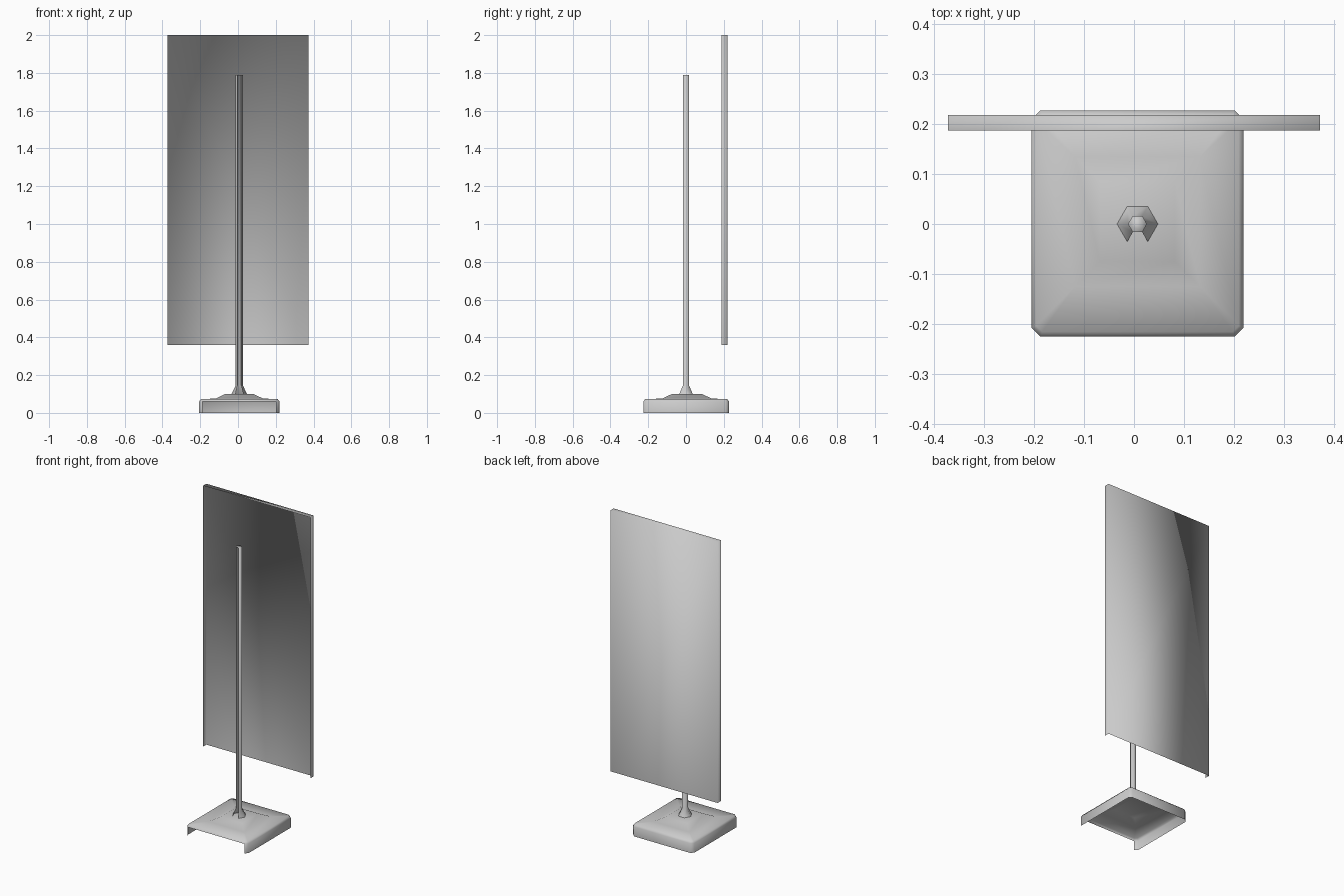
import bpy, bmesh
from math import cos, sin, pi

old = bpy.data.objects.get("Cube")
if old:
    bpy.data.objects.remove(old, do_unlink=True)

grey = bpy.data.materials.new("plain_grey")
grey.use_nodes = True
colour = (0.6, 0.6, 0.6, 1)
grey.diffuse_color = colour
grey.node_tree.nodes["Principled BSDF"].inputs["Base Color"].default_value = colour


def rect(x, y, z, cx, cy, cut=0.0):
    """Rectangle ring with clipped corners, half sizes x and y."""
    pts = []
    for sx, sy in ((1, 1), (-1, 1), (-1, -1), (1, -1)):
        a = (cx + sx * x, cy + sy * (y - cut), z)
        b = (cx + sx * (x - cut), cy + sy * y, z)
        pts += [a, b] if sx == sy else [b, a]
    return pts


def hexagon(r, z, cx, cy):
    return [(cx + r * cos(i * pi / 3), cy + r * sin(i * pi / 3), z) for i in range(6)]


def shell(name, rings):
    """Loft rings upward, cap the top, leave the bottom and flat front open."""
    bm = bmesh.new()
    loops = [[bm.verts.new(p) for p in ring] for ring in rings]
    for low, high in zip(loops, loops[1:]):
        n = len(low)
        for i in range(n):
            j = (i + 1) % n
            bm.faces.new((low[i], low[j], high[j], high[i]))
    bm.faces.new(loops[-1])
    bmesh.ops.remove_doubles(bm, verts=bm.verts[:], dist=0.0001)
    bm.normal_update()
    front = [f for f in bm.faces if f.normal.y < -0.88]
    bmesh.ops.delete(bm, geom=front, context="FACES")
    for f in bm.faces:
        f.smooth = True
    mesh = bpy.data.meshes.new(name)
    bm.to_mesh(mesh)
    bm.free()
    mesh.materials.append(grey)
    obj = bpy.data.objects.new(name, mesh)
    bpy.context.collection.objects.link(obj)


MID = 0.007  # the stand sits slightly off the panel's centre line

# Hollow foot with bevelled rim and raised middle
shell("foot", [
    rect(0.213, 0.227, 0.0, MID, 0.001, 0.018),
    rect(0.213, 0.227, 0.06, MID, 0.001, 0.018),
    rect(0.203, 0.217, 0.073, MID, 0.001, 0.012),
    rect(0.125, 0.13, 0.076, MID, 0.005),
    rect(0.075, 0.08, 0.1, MID, 0.005),
])

# Six-sided pole with a flared collar
shell("pole", [
    hexagon(0.041, 0.1, MID, 0),
    hexagon(0.019, 0.145, MID, 0),
    hexagon(0.019, 1.79, MID, 0),
])

# Tall thin panel
shell("panel", [
    rect(0.373, 0.016, 0.36, 0, 0.203),
    rect(0.373, 0.016, 2.0, 0, 0.203),
])
